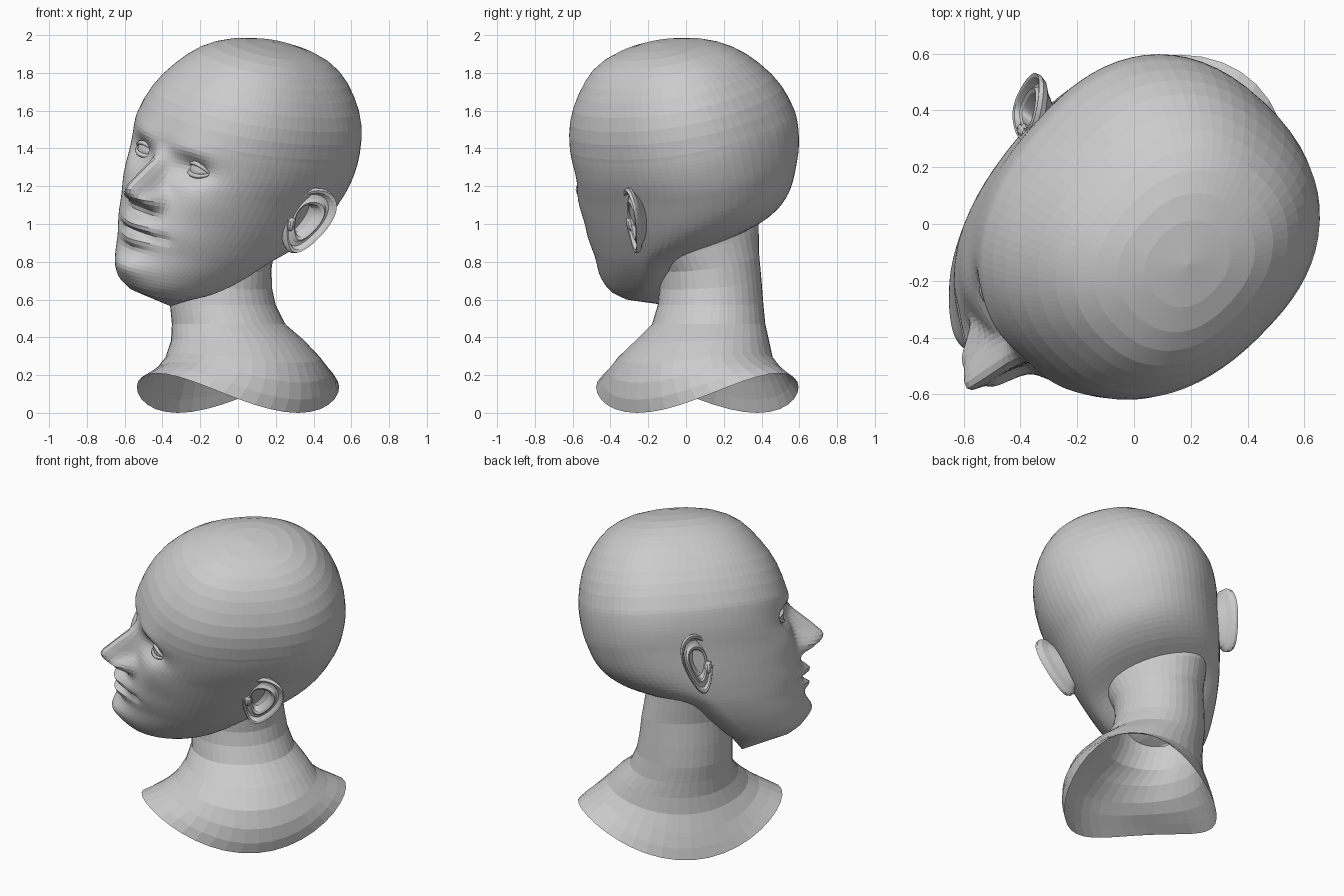
import bpy, bmesh
from math import sin, cos, pi, exp, radians, copysign
from mathutils import Matrix, Vector

if "Cube" in bpy.data.objects:
    bpy.data.objects.remove(bpy.data.objects["Cube"])

# Pose of the head: turned to the front left and tilted sideways
POSE = (Matrix.Translation((-0.01, 0.045, 1.18))
        @ Matrix.Rotation(radians(-43), 4, 'Z') @ Matrix.Rotation(radians(16), 4, 'Y'))


def loft(name, rings, start=None, end=None, matrix=None):
    """Skin closed rings of points, optionally closing the ends with a fan."""
    bm = bmesh.new()
    vr = [[bm.verts.new(p) for p in r] for r in rings]
    n = len(vr[0])
    for a, b in zip(vr, vr[1:]):
        for i in range(n):
            j = (i + 1) % n
            bm.faces.new((a[i], a[j], b[j], b[i]))
    for tip, ring in ((start, vr[0]), (end, vr[-1])):
        if tip:
            t = bm.verts.new(tip)
            for i in range(n):
                bm.faces.new((ring[i], ring[(i + 1) % n], t))
    bmesh.ops.recalc_face_normals(bm, faces=bm.faces)
    me = bpy.data.meshes.new(name)
    bm.to_mesh(me)
    bm.free()
    ob = bpy.data.objects.new(name, me)
    bpy.context.collection.objects.link(ob)
    if matrix:
        ob.matrix_world = matrix
    return ob


def interp(table, t):
    """Smooth interpolation of table rows (key first, ascending)."""
    n = len(table)
    t = min(max(t, table[0][0]), table[-1][0])
    k = max(i for i in range(n - 1) if table[i][0] <= t)

    def slope(i, c):
        a, b = table[max(i - 1, 0)], table[min(i + 1, n - 1)]
        return (b[c] - a[c]) / (b[0] - a[0])
    p, q = table[k], table[k + 1]
    h = q[0] - p[0]
    s = (t - p[0]) / h
    out = []
    for c in range(1, len(p)):
        out.append((2*s**3 - 3*s*s + 1) * p[c] + (s**3 - 2*s*s + s) * h * slope(k, c)
                   + (3*s*s - 2*s**3) * q[c] + (s**3 - s*s) * h * slope(k + 1, c))
    return out


def bump(x, z, cx, cz, sx, sz):
    return exp(-((x - cx) / sx) ** 2 - ((z - cz) / sz) ** 2)


# Head slices: height, front, back, half width, position of the widest point
HEAD = [(-.56, .61, .26, .17, .40), (-.51, .68, .16, .245, .33), (-.42, .71, .04, .32, .22),
        (-.30, .705, -.12, .39, .12), (-.20, .71, -.36, .43, .04), (-.10, .69, -.49, .46, 0),
        (.05, .655, -.565, .495, -.03), (.20, .635, -.595, .53, -.05), (.34, .625, -.595, .535, -.05),
        (.50, .57, -.555, .495, -.04), (.64, .475, -.475, .41, -.02), (.74, .37, -.37, .31, 0),
        (.80, .22, -.22, .19, 0), (.82, .08, -.08, .07, 0)]
# Nose ridge: height, projection, width
NOSE = [(-.11, 0, .08), (-.08, .035, .08), (-.04, .14, .072), (.01, .187, .062),
        (.06, .155, .052), (.12, .10, .046), (.19, .03, .046), (.25, 0, .05)]


def face_relief(x, z):
    x = abs(x)
    d = 0
    if NOSE[0][0] < z < NOSE[-1][0]:
        h, w = interp(NOSE, z)
        d += max(h, 0) * exp(-(x / w) ** 2.4)
    d += .075 * bump(x, z, .085, -.035, .04, .045)       # nostril wings
    d -= .065 * bump(x, z, .19, .165, .10, .06)          # eye sockets
    d += .012 * bump(x, z, .16, .27, .13, .045)          # brow
    d += .02 * bump(x, z, .28, .02, .11, .10)            # cheekbones
    d += .05 * bump(x, z, .0, -.185, .10, .034)          # upper lip
    d -= .035 * bump(x, z, .0, -.232, .12, .014)         # mouth line
    d += .045 * bump(x, z, .0, -.272, .09, .03)          # lower lip
    d -= .012 * bump(x, z, .16, -.225, .03, .03)         # mouth corners
    d += .045 * bump(x, z, .0, -.42, .12, .065)          # chin
    return d


def head_ring(z, n=96):
    front, back, w, mid = interp(HEAD, z)
    e = 2 / (2 + .3 * min(max((z + .3) / .4, 0), 1))
    lean = .05 * min(max((z - .3) / .5, 0), 1)
    pts = []
    for i in range(n):
        ph = 2 * pi * i / n
        t = ph - .6 * sin(ph)
        s, c = sin(t), cos(t)
        x = w * copysign(abs(s) ** e, s)
        r = (front - mid) if c > 0 else (mid - back)
        a = mid + r * copysign(abs(c) ** e, c)
        if c > 0:
            a += face_relief(x, z) * min(1, c * 2.5)
        pts.append((x + lean, -a, z))
    return pts


# Head with face
levels = [-.56 + .021 * i for i in range(43)] + [.40, .47, .54, .61, .67, .72, .76, .79, .81]
loft("head", [head_ring(z) for z in levels], (0, -.32, -.64), (.05, 0, .825), POSE)

# Ears: ring scale and outward offset, from the back root over the rim into the hollow
EAR = [(.5, -.08), (.8, -.02), (.97, .0), (1.0, .022), (.95, .04), (.87, .036), (.79, .012),
       (.68, .016), (.58, .03), (.50, .022), (.42, -.02), (.2, -.035)]


def ear_ring(scale, out, side, n=36):
    pts = []
    for i in range(n):
        t = 2 * pi * i / n
        up = .185 * sin(t)
        bk = (.112 + .035 * sin(t)) * cos(t)             # broad top, narrow lobe
        up, bk = up * scale, bk * scale + .20 * up * scale
        # the rear edge flares away from the head
        o = out + bk * .6
        pts.append((side * (.50 + o), bk * .9 + .015, up - .02))
    return pts


for side, label in ((1, "right_ear"), (-1, "left_ear")):
    loft(label, [ear_ring(s, o, side) for s, o in EAR], None,
         (side * .46, .015, -.02), POSE)
    # Small flap in front of the ear canal
    bpy.ops.mesh.primitive_uv_sphere_add(segments=10, ring_count=6, radius=1)
    ob = bpy.context.object
    ob.name = label + "_flap"
    ob.matrix_world = POSE @ Matrix.Translation((side * .475, -.05, -.05)) @ Matrix.Diagonal((.025, .025, .04, 1))

# Eyeballs and eyelids
for side, label in ((1, "right"), (-1, "left")):
    centre = Vector((side * .195, -.50, .165))
    bpy.ops.mesh.primitive_uv_sphere_add(segments=20, ring_count=12, radius=.078)
    eye = bpy.context.object
    eye.name = label + "_eyeball"
    eye.matrix_world = POSE @ Matrix.Translation(centre)
    for lid, lift in (("upper", 27), ("lower", -20)):
        cu = bpy.data.curves.new(label + "_lid", 'CURVE')
        cu.dimensions = '3D'
        cu.bevel_depth = .013
        cu.bevel_resolution = 1
        sp = cu.splines.new('POLY')
        sp.points.add(10)
        for i, p in enumerate(sp.points):
            u = -1 + .2 * i
            az, el = radians(68 * u), radians(lift * (1 - u * u))
            v = centre + .08 * Vector((sin(az) * cos(el), -cos(az) * cos(el), sin(el)))
            p.co = (*v, 1)
            p.radius = 1 - .5 * u * u
        ob = bpy.data.objects.new(f"{label}_{lid}_eyelid", cu)
        bpy.context.collection.objects.link(ob)
        ob.matrix_world = POSE

# Neck and shoulders, open shell: centre x, y, side radius, depth radius, height, rim dip, tilt
NECK = [(0, .06, .45, .61, .105, .105, 0), (.015, .055, .45, .55, .155, .085, 0),
        (.025, .05, .435, .485, .215, .055, 0), (.025, .05, .40, .42, .29, .025, 0),
        (0, .085, .35, .36, .38, .01, 0), (-.05, .12, .295, .305, .47, 0, 0),
        (-.08, .13, .275, .285, .57, 0, 0), (-.09, .13, .265, .275, .68, 0, .1),
        (-.085, .125, .265, .26, .80, 0, .2), (-.075, .115, .30, .235, .92, 0, .28),
        (-.06, .10, .35, .21, 1.05, 0, .28)]


def neck_ring(cx, cy, rs, rb, z, dip, tilt, n=40):
    pts = []
    for i in range(n):
        t = 2 * pi * i / n
        s, b = rs * cos(t), rb * sin(t)
        pts.append((cx + (s + b) * .7071, cy + (b - s) * .7071, z - dip * cos(2 * t) - tilt * s))
    return pts


loft("neck_and_shoulders", [neck_ring(*r) for r in NECK])
